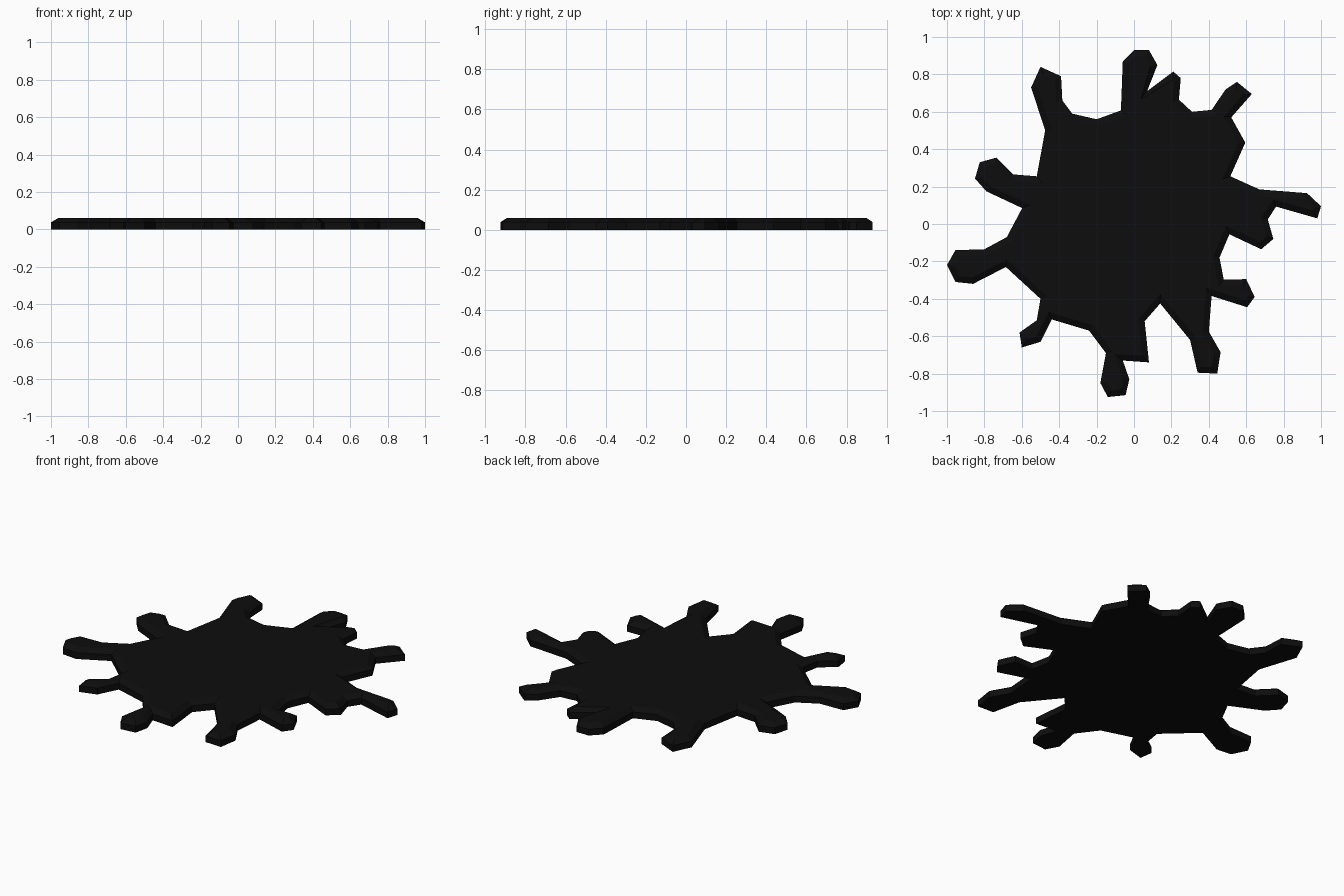
import bpy, bmesh
from mathutils import Vector

if "Cube" in bpy.data.objects:
    bpy.data.objects.remove(bpy.data.objects["Cube"])

THICKNESS, RIM_Z, INSET = 0.06, 0.038, 0.033

# Splat silhouette, clockwise from the top drip
outline = [
    (-.06, .87), (0, .93), (.08, .93), (.125, .85), (.07, .71), (.21, .815),
    (.25, .78), (.24, .665), (.31, .60), (.415, .61), (.49, .72), (.55, .76),
    (.63, .695), (.52, .57), (.595, .435), (.515, .255), (.67, .185),
    (.925, .165), (1, .095), (.98, .03), (.76, .093), (.715, .025),
    (.745, -.08), (.68, -.135), (.51, -.055), (.457, -.18), (.48, -.297),
    (.60, -.295), (.645, -.39), (.605, -.445), (.415, -.385), (.40, -.575),
    (.463, -.685), (.445, -.80), (.34, -.795), (.30, -.62), (.14, -.425),
    (.057, -.52), (.08, -.74), (-.06, -.73), (-.025, -.83), (-.045, -.915),
    (-.14, -.925), (-.18, -.85), (-.15, -.69), (-.24, -.57), (-.44, -.51),
    (-.50, -.63), (-.60, -.66), (-.612, -.58), (-.52, -.515), (-.50, -.40),
    (-.685, -.23), (-.86, -.32), (-.955, -.31), (-1, -.22), (-.955, -.14),
    (-.80, -.135), (-.68, -.07), (-.598, .085), (-.79, .175), (-.85, .243),
    (-.825, .33), (-.735, .355), (-.645, .265), (-.52, .255), (-.475, .50),
    (-.55, .73), (-.50, .84), (-.39, .79), (-.383, .66), (-.33, .59),
    (-.20, .56), (-.07, .607),
]
pts = [Vector(p) for p in reversed(outline)]  # counter-clockwise
n = len(pts)


def inset_point(i):
    """Move a corner inward along its mitre, limited at sharp corners."""
    d1 = (pts[i] - pts[i - 1]).normalized()
    d2 = (pts[(i + 1) % n] - pts[i]).normalized()
    n1, n2 = Vector((-d1.y, d1.x)), Vector((-d2.y, d2.x))
    m = (n1 + n2).normalized()
    return pts[i] + m * INSET / max(m.dot(n1), 0.6)


# Three rings: floor, rim, and bevelled top edge
bm = bmesh.new()
top_pts = [inset_point(i) for i in range(n)]
rings = [[bm.verts.new((p.x, p.y, z)) for p in loop]
         for loop, z in ((pts, 0), (pts, RIM_Z), (top_pts, THICKNESS))]
for low, high in zip(rings, rings[1:]):
    for i in range(n):
        j = (i + 1) % n
        bm.faces.new((low[i], low[j], high[j], high[i]))
caps = [bm.faces.new(rings[2]), bm.faces.new(rings[0][::-1])]
bm.normal_update()
bmesh.ops.triangulate(bm, faces=caps)

mesh = bpy.data.meshes.new("ink_splat")
bm.to_mesh(mesh)
bm.free()
splat = bpy.data.objects.new("ink_splat", mesh)
bpy.context.collection.objects.link(splat)

black = bpy.data.materials.new("ink_black")
black.diffuse_color = (0.004, 0.004, 0.004, 1)
black.use_nodes = True
black.node_tree.nodes["Principled BSDF"].inputs["Base Color"].default_value = black.diffuse_color
mesh.materials.append(black)
